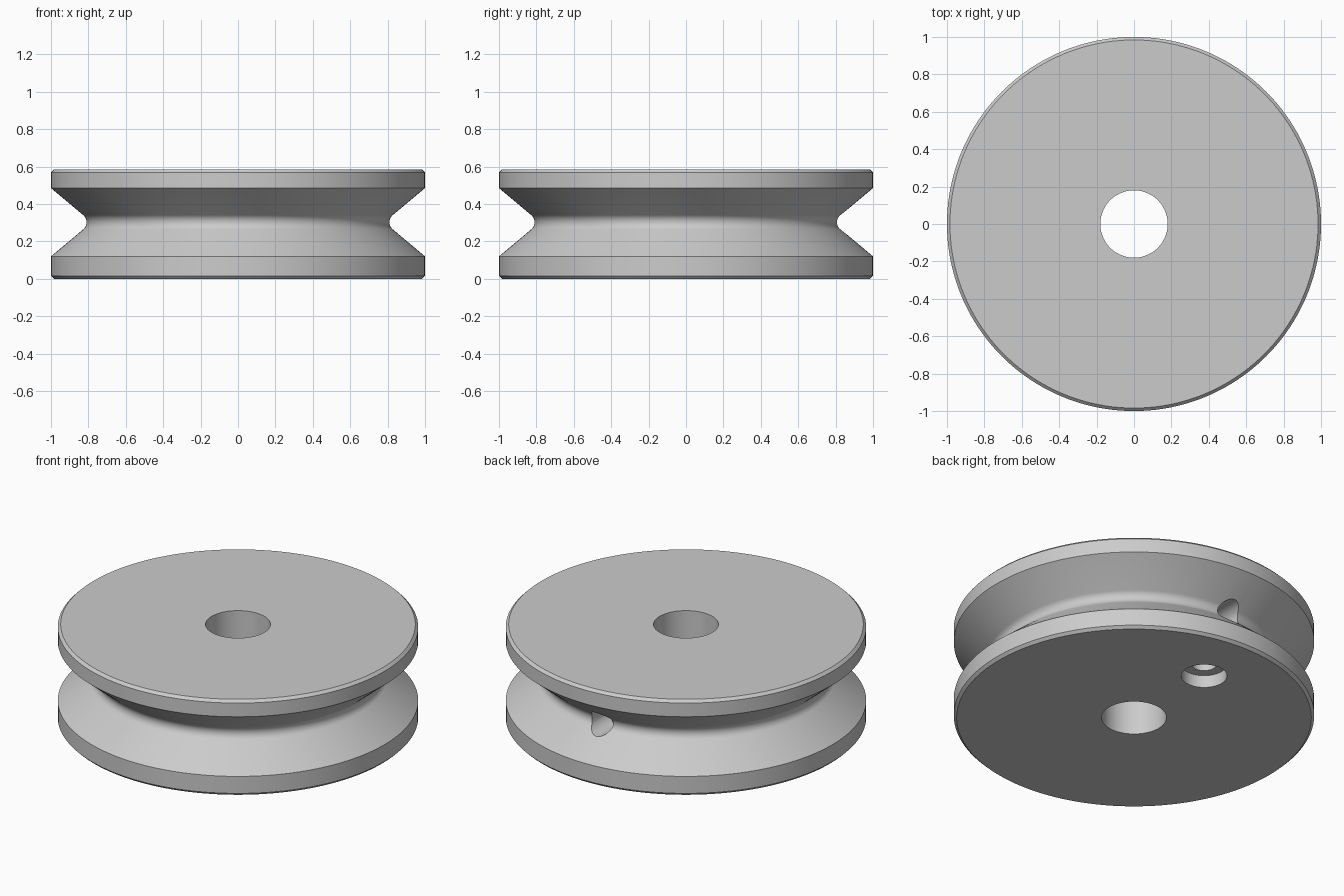
import bpy, bmesh, math
from mathutils import Matrix, Vector

cube = bpy.data.objects.get("Cube")
if cube:
    bpy.data.objects.remove(cube, do_unlink=True)

HEIGHT, MID = 0.585, 0.3025
BORE, RIM, CHAMFER = 0.18, 1.0, 0.016
SEGMENTS = 160

grey = bpy.data.materials.new("plain grey")
grey.use_nodes = True
colour = (0.6, 0.6, 0.6, 1)
grey.diffuse_color = colour
grey.node_tree.nodes["Principled BSDF"].inputs["Base Color"].default_value = colour


def add_object(name, bm):
    mesh = bpy.data.meshes.new(name)
    bmesh.ops.recalc_face_normals(bm, faces=bm.faces[:])
    bm.to_mesh(mesh)
    bm.free()
    obj = bpy.data.objects.new(name, mesh)
    bpy.context.collection.objects.link(obj)
    mesh.materials.append(grey)
    return obj


# Wheel section: bore, chamfered rims and a V groove with a rounded root
root_radius, root_angle = 0.05, math.radians(50)
groove = []
for i in range(13):
    a = root_angle * (i / 6 - 1)
    groove.append((0.81 + root_radius * (1 - math.cos(a)), MID + root_radius * math.sin(a)))
section = [(BORE, 0), (RIM - CHAMFER, 0), (RIM, CHAMFER), (RIM, 0.12)]
section += groove
section += [(RIM, 0.485), (RIM, HEIGHT - CHAMFER), (RIM - CHAMFER, HEIGHT), (BORE, HEIGHT)]

bm = bmesh.new()
verts = [bm.verts.new((r, 0, z)) for r, z in section]
edges = [bm.edges.new((v, verts[i - 1])) for i, v in enumerate(verts)]
bmesh.ops.spin(bm, geom=verts + edges, cent=(0, 0, 0), axis=(0, 0, 1),
               angle=math.tau, steps=SEGMENTS, use_merge=True)
bmesh.ops.remove_doubles(bm, verts=bm.verts[:], dist=1e-5)
wheel = add_object("pulley_wheel", bm)


# Cord passage: knot pocket underneath, riser, and outlet into the groove
def drill(name, start, end, radius):
    start, end = Vector(start), Vector(end)
    bm = bmesh.new()
    turn = (end - start).to_track_quat('Z', 'Y').to_matrix().to_4x4()
    bmesh.ops.create_cone(bm, cap_ends=True, segments=48, radius1=radius, radius2=radius,
                          depth=(end - start).length,
                          matrix=Matrix.Translation((start + end) / 2) @ turn)
    cutter = add_object(name, bm)
    cutter.hide_render = True
    cut = wheel.modifiers.new(name, 'BOOLEAN')
    cut.operation = 'DIFFERENCE'
    cut.solver = 'EXACT'
    cut.object = cutter
    bpy.context.view_layer.objects.active = wheel
    bpy.ops.object.modifier_apply(modifier=name)
    bpy.data.objects.remove(cutter, do_unlink=True)


POCKET_Y, CORD = 0.605, 0.072
drill("knot_pocket", (0, POCKET_Y, -0.1), (0, POCKET_Y, 0.075), 0.127)
drill("cord_riser", (0, POCKET_Y, 0.05), (0, POCKET_Y, MID + CORD), CORD - 0.002)
drill("cord_outlet", (0, POCKET_Y, MID), (0, 1.2, MID), CORD)

# Smooth shading with crisp edges
bpy.ops.object.select_all(action='DESELECT')
wheel.select_set(True)
bpy.context.view_layer.objects.active = wheel
bpy.ops.object.shade_smooth_by_angle(angle=math.radians(30))
